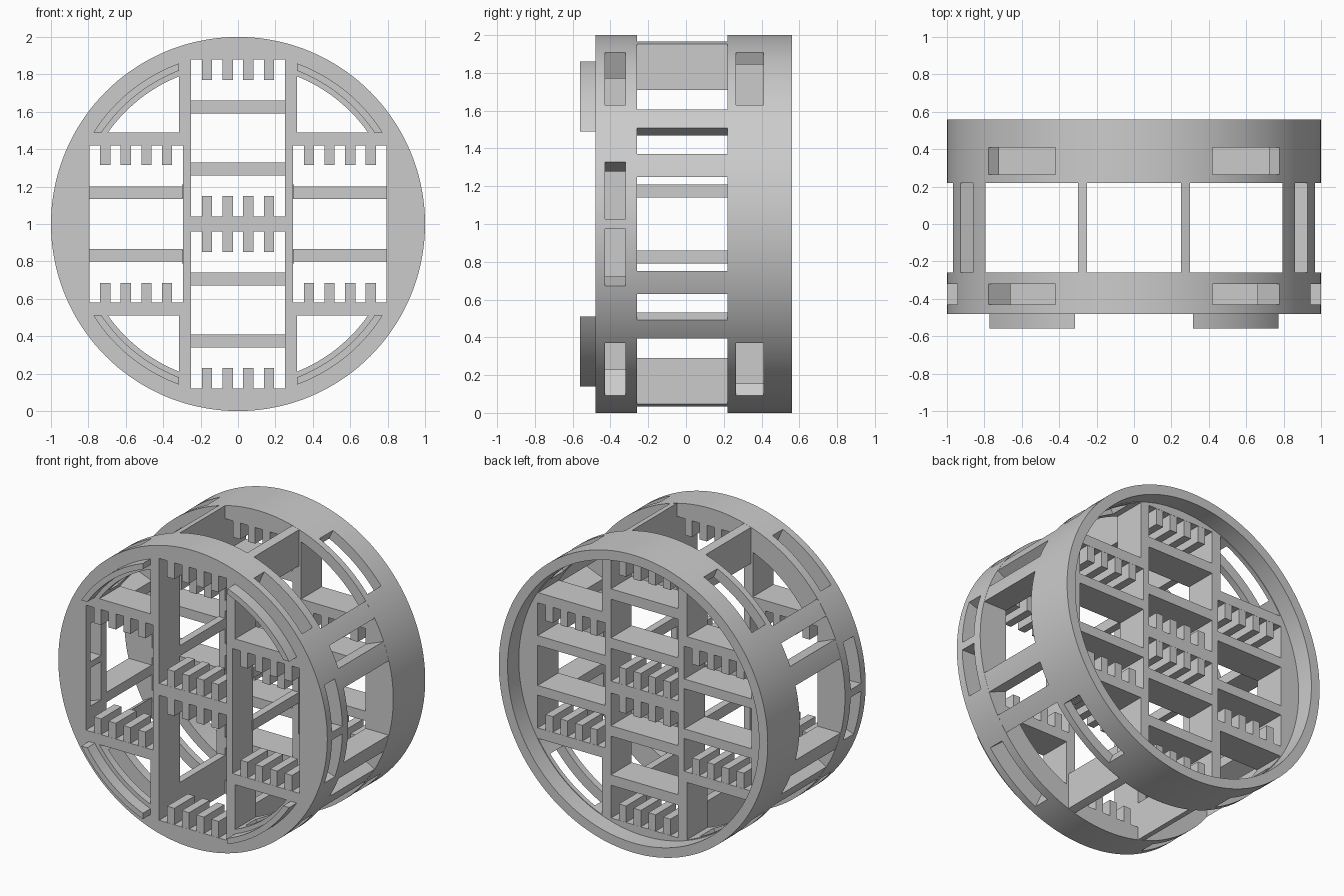
import bpy
import bmesh
import math

if "Cube" in bpy.data.objects:
    bpy.data.objects.remove(bpy.data.objects["Cube"])

CZ = 1.0                       # height of the drum axis
FRONT = (-0.48, -0.26)         # front disc depth range
BACK = (0.22, 0.56)            # back ring depth range
PLATE = 0.44                   # back plate surface inside the ring
SIGNS = [(sx, sz) for sx in (1, -1) for sz in (1, -1)]

grey = bpy.data.materials.new("plain_grey")
grey.diffuse_color = (0.6, 0.6, 0.6, 1)
grey.use_nodes = True
grey.node_tree.nodes["Principled BSDF"].inputs["Base Color"].default_value = grey.diffuse_color


def arc(r, a0, a1, n=16):
    """Points on a circle of radius r, angles in degrees."""
    return [(r * math.cos(math.radians(a0 + (a1 - a0) * i / n)),
             r * math.sin(math.radians(a0 + (a1 - a0) * i / n))) for i in range(n + 1)]


def rect(x0, x1, z0, z1):
    return [(x0, z0), (x1, z0), (x1, z1), (x0, z1)]


def mirror(poly, sx, sz):
    return [(sx * x, sz * z) for x, z in poly]


def disc(r):
    return arc(r, 0, 360, 144)[:-1]


def corner_arc(r, x0=0.315, z0=0.49, n=24):
    """Arc of radius r limited by the lines x = x0 and z = z0."""
    return arc(r, math.degrees(math.asin(z0 / r)), math.degrees(math.acos(x0 / r)), n)


def prisms(name, parts):
    """One object from (profile, y0, y1) prisms; profiles are in x and z."""
    bm = bmesh.new()
    for poly, y0, y1 in parts:
        a = [bm.verts.new((x, y0, z + CZ)) for x, z in poly]
        b = [bm.verts.new((x, y1, z + CZ)) for x, z in poly]
        bm.faces.new(a)
        bm.faces.new(b[::-1])
        for i in range(len(a)):
            j = (i + 1) % len(a)
            bm.faces.new((a[j], a[i], b[i], b[j]))
    bmesh.ops.recalc_face_normals(bm, faces=bm.faces)
    mesh = bpy.data.meshes.new(name)
    bm.to_mesh(mesh)
    bm.free()
    mesh.materials.append(grey)
    ob = bpy.data.objects.new(name, mesh)
    bpy.context.scene.collection.objects.link(ob)
    return ob


def cut(ob, cutters):
    """Subtract the cutters, then discard them."""
    for c in cutters:
        c.hide_render = True
        m = ob.modifiers.new("cut", 'BOOLEAN')
        m.operation = 'DIFFERENCE'
        m.solver = 'EXACT'
        m.object = c
    bpy.context.view_layer.update()
    dg = bpy.context.evaluated_depsgraph_get()
    mesh = bpy.data.meshes.new_from_object(ob.evaluated_get(dg))
    ob.modifiers.clear()
    ob.data = mesh
    for c in cutters:
        bpy.data.objects.remove(c)


def smooth(ob):
    bpy.ops.object.select_all(action='DESELECT')
    ob.select_set(True)
    bpy.context.view_layer.objects.active = ob
    bpy.ops.object.shade_smooth_by_angle(angle=math.radians(25))


# corner slots through the rim, shared by both discs
slot = arc(0.79, 39.0, 65.2) + arc(1.06, 65.2, 39.0)
side_slot = arc(0.77, 1.5, 19.2) + arc(1.06, 19.2, 1.5)

# front disc: open cavities, corner openings, rim slots
ya, yb = FRONT[0] - 0.1, FRONT[1] + 0.1
holes = [(rect(-0.25, 0.25, 0.04, 0.88), ya, yb), (rect(-0.25, 0.25, -0.88, -0.04), ya, yb)]
holes += [(mirror(rect(0.295, 0.795, -0.42, 0.42), s, 1), ya, yb) for s in (1, -1)]
corner = [(0.315, 0.49)] + corner_arc(0.85)
holes += [(mirror(corner, *s), ya, yb) for s in SIGNS]
slots = [(mirror(p, *s), -0.43, -0.32) for p in (slot, side_slot) for s in SIGNS]
front = prisms("front_disc", [(disc(1.0), *FRONT)])
cut(front, [prisms("cavity_cutter", holes), prisms("slot_cutter", slots)])
smooth(front)

# back ring: recess, cavities divided by crossbars, corner openings, rim slots
ya, yb = BACK[0] - 0.1, BACK[1] - 0.06
holes = []
for z0, z1 in ((0.04, 0.26), (0.33, 0.59), (0.66, 0.88)):
    holes += [(mirror(rect(-0.25, 0.25, z0, z1), 1, s), ya, yb) for s in (1, -1)]
for z0, z1 in ((-0.42, -0.20), (-0.135, 0.135), (0.20, 0.42)):
    holes += [(mirror(rect(0.295, 0.795, z0, z1), s, 1), ya, yb) for s in (1, -1)]
corner = [(0.315, 0.49)] + corner_arc(0.93)
holes += [(mirror(corner, *s), ya, yb) for s in SIGNS]
slots = [(mirror(slot, *s), 0.265, 0.41) for s in SIGNS]
back = prisms("back_ring", [(disc(1.0), *BACK)])
cut(back, [prisms("recess_cutter", [(disc(0.935), PLATE, 0.7)]),
           prisms("cavity_cutter", holes), prisms("slot_cutter", slots)])
smooth(back)

# comb teeth at the top and bottom of every cavity
for name, y0, y1 in (("front_teeth", *FRONT), ("back_teeth", BACK[0], PLATE)):
    teeth = []
    for i in range(4):
        dx = -0.165 + 0.11 * i
        for s in (1, -1):
            for cx, z0, z1 in ((0, 0.77, 0.89), (0, 0.03, 0.15),
                               (0.545, 0.315, 0.43), (-0.545, 0.315, 0.43)):
                x = cx + dx
                teeth.append((mirror(rect(x - 0.027, x + 0.027, z0, z1), 1, s),
                              y0 + 0.001, y1 - 0.001))
    prisms(name, teeth)

# struts joining the front disc to the back ring
y0, y1 = FRONT[1] - 0.01, BACK[0] + 0.01
ends = [(0.25, 0.71), (0.30, 0.71)] + arc(0.999, 72.5, 75.5, 3)
brace = [(0.25, 0.14), (0.30, 0.14), (0.30, 0.21), (0.25, 0.21)]
wedge = [(0.795, 0.468)] + arc(0.999, 30.5, 37.3, 6)
side = [(0.795, 0.316), (0.795, 0.25)] + arc(0.999, 14.5, 21.7, 6)
for name, poly in (("divider_strut", ends), ("divider_brace", brace),
                   ("corner_strut", wedge), ("side_strut", side)):
    smooth(prisms(name, [(mirror(poly, *s), y0, y1) for s in SIGNS]))

# curved tabs standing out from the front disc
tab = corner_arc(0.915) + corner_arc(0.878)[::-1]
smooth(prisms("front_tab", [(mirror(tab, *s), -0.56, -0.47) for s in SIGNS]))
